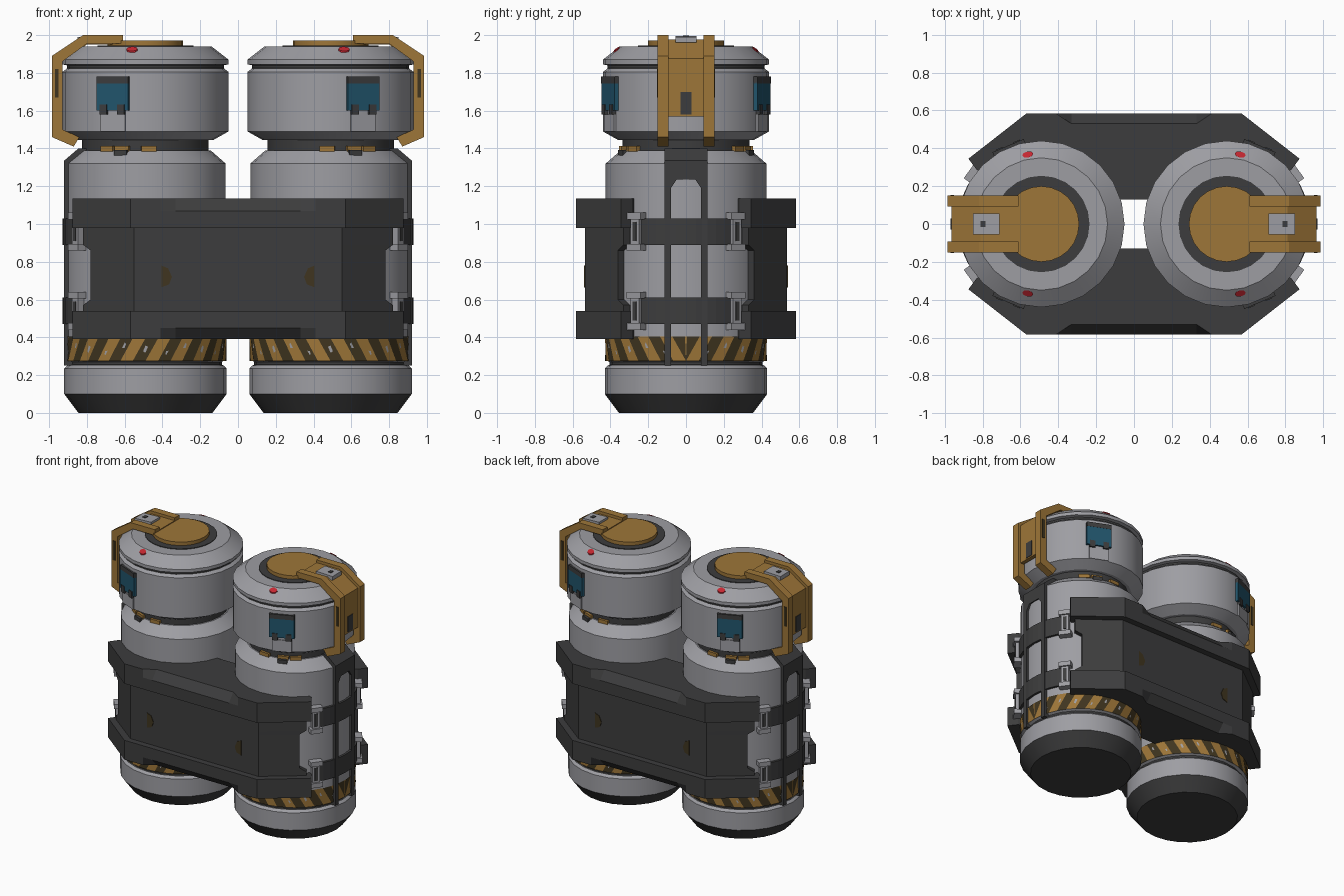
import bpy, bmesh
from math import sin, cos, pi, radians, sqrt

if "Cube" in bpy.data.objects:
    bpy.data.objects.remove(bpy.data.objects["Cube"])

CX = 0.49   # canister axis distance from the centre
SIDES = 24


def material(name, rgb):
    m = bpy.data.materials.new(name)
    m.diffuse_color = (*rgb, 1)
    m.use_nodes = True
    m.node_tree.nodes["Principled BSDF"].inputs["Base Color"].default_value = m.diffuse_color
    return m


GREY = material("body grey", (0.34, 0.34, 0.365))
DARK = material("dark rubber", (0.046, 0.046, 0.047))
GOLD = material("ochre metal", (0.34, 0.18, 0.04))
BROWN = material("stripe brown", (0.05, 0.035, 0.014))
BLUE = material("display blue", (0.015, 0.09, 0.15))
RED = material("red light", (0.55, 0.02, 0.03))


def build(name, verts, faces, mats, idx=None, smooth=False):
    bm = bmesh.new()
    vs = [bm.verts.new(v) for v in verts]
    for i, f in enumerate(faces):
        face = bm.faces.new([vs[k] for k in f])
        face.material_index = idx[i] if idx else 0
    bmesh.ops.recalc_face_normals(bm, faces=bm.faces)
    me = bpy.data.meshes.new(name)
    bm.to_mesh(me)
    bm.free()
    for m in mats:
        me.materials.append(m)
    ob = bpy.data.objects.new(name, me)
    bpy.context.collection.objects.link(ob)
    if smooth:
        bpy.ops.object.select_all(action='DESELECT')
        ob.select_set(True)
        bpy.context.view_layer.objects.active = ob
        bpy.ops.object.shade_smooth_by_angle(angle=radians(25))
    return ob


def loft(name, rings, mats, seg=None, smooth=False):
    """Skin closed rings of equal length and cap both ends."""
    n = len(rings[0])
    verts = [p for r in rings for p in r]
    faces, idx = [], []
    for k in range(len(rings) - 1):
        for i in range(n):
            j = (i + 1) % n
            faces.append((k*n + i, k*n + j, (k+1)*n + j, (k+1)*n + i))
            idx.append(seg[k] if seg else 0)
    faces += [tuple(range(n)), tuple(range((len(rings)-1)*n, len(rings)*n))]
    idx += [seg[0], seg[-1]] if seg else [0, 0]
    return build(name, verts, faces, mats, idx, smooth)


def polar(s, a, r, tang, z):
    """Point around a canister axis; a = 0 points outward along x."""
    return (s*(CX + r*cos(a) - tang*sin(a)), r*sin(a) + tang*cos(a), z)


def block(name, s, deg, r0, r1, half, z0, z1, mat, off=0):
    a = radians(deg)
    c = [(r0, off-half), (r1, off-half), (r1, off+half), (r0, off+half)]
    loft(name, [[polar(s, a, r, t, z) for r, t in c] for z in (z0, z1)], [mat])


def lathe(name, s, prof, mats):
    rings = [[polar(s, 2*pi*i/SIDES, r, 0, z) for i in range(SIDES)] for r, z, _ in prof]
    loft(name, rings, mats, [m for _, _, m in prof[:-1]], True)


def side_prism(name, s, pts, y0, y1, mat):
    loft(name, [[(s*x, y, z) for x, z in pts] for y in (y0, y1)], [mat])


RAIL = [(.61, 2), (.82, 2), (.985, 1.89), (.985, 1.46), (.87, 1.41), (.84, 1.46),
        (.93, 1.50), (.93, 1.86), (.80, 1.955), (.61, 1.955)]
PANEL = [(.61, 1.978), (.81, 1.978), (.965, 1.875), (.965, 1.57),
         (.935, 1.57), (.935, 1.86), (.80, 1.95), (.61, 1.95)]
FRAME = [(-.115, .25), (-.115, 1.33), (.115, 1.33), (.115, .25), (.08, .25),
         (.08, 1.19), (.05, 1.235), (-.05, 1.235), (-.08, 1.19), (-.08, .25)]

for s in (-1, 1):
    # canister body, neck and head
    lathe("canister_body", s, [
        (.355, 0, 1), (.43, .10, 0), (.43, .235, 0), (.415, .25, 1), (.405, .255, 1),
        (.405, .27, 0), (.425, .28, 0), (.425, 1.32, 0), (.345, 1.39, 0), (.30, 1.39, 0)],
        [GREY, DARK])
    lathe("neck", s, [(.335, 1.37, 0), (.335, 1.46, 0)], [DARK])
    lathe("head", s, [
        (.36, 1.445, 0), (.44, 1.49, 0), (.44, 1.805, 0), (.42, 1.82, 1), (.415, 1.825, 1),
        (.415, 1.84, 0), (.44, 1.845, 0), (.44, 1.87, 0), (.35, 1.94, 0), (.30, 1.94, 0)],
        [GREY, DARK])
    lathe("cap_ring", s, [(.255, 1.93, 0), (.255, 1.945, 0)], [DARK])
    lathe("cap_disc", s, [(.2, 1.94, 0), (.2, 1.972, 0)], [GOLD])

    # slanted hazard stripes, mirrored about the outer side
    verts, faces, idx = [], [], []
    d, shear = pi/20, 0.17
    for h in (-1, 1):
        for i in range(-2, 20):
            quad = []
            for ang, z in ((i*d, .275), (i*d+d, .275), (i*d+d+shear, .405), (i*d+shear, .405)):
                p = polar(s, h*min(max(ang, 0), pi), .429, 0, z)
                if p not in quad:
                    quad.append(p)
            if len(quad) > 2:
                faces.append(tuple(range(len(verts), len(verts) + len(quad))))
                idx.append(i % 2)
                verts += quad
    build("hazard_band", verts, faces, [GOLD, BROWN], idx)

    # safety lever: two rails, inner panel, latch
    for t in (-1, 1):
        y = sorted((t*.093, t*.15))
        side_prism("lever_rail", s, RAIL, *y, GOLD)
        side_prism("lever_wear_mark", s, [(.95, 1.67), (.97, 1.67), (.97, 1.82), (.95, 1.82)],
                   t*.146, t*.154, BROWN)
    side_prism("lever_panel", s, PANEL, -.1, .1, GOLD)
    side_prism("lever_slot", s, [(.96, 1.58), (.969, 1.58), (.969, 1.70), (.96, 1.70)], -.03, .03, DARK)
    side_prism("lever_latch", s, [(.71, 1.96), (.85, 1.96), (.85, 1.99), (.71, 1.995)], -.055, .055, GREY)
    side_prism("latch_pin", s, [(.785, 1.985), (.81, 1.985), (.81, 1.997), (.785, 1.997)], -.015, .015, DARK)

    # vertical guard frame on the outer side
    loft("guard_frame", [[(s*x, y, z) for y, z in FRAME] for x in (.85, .921)], [DARK])
    side_prism("guard_shoulder", s, [(.921, 1.32), (.921, 1.335), (.845, 1.40), (.74, 1.40), (.78, 1.32)],
               -.115, .115, DARK)

    # straps
    for z0, z1 in ((.47, .61), (.89, 1.03)):
        arc = [radians(-35 + 7*i) for i in range(11)]
        path = [(.440, a) for a in arc] + [(.422, a) for a in reversed(arc)]
        loft("strap", [[polar(s, a, r, 0, z) for r, a in path] for z in (z0, z1)], [DARK])

    for t in (-1, 1):
        # buckles
        for z in (.44, .86):
            block("buckle", s, t*36, .42, .462, .027, z, z+.20, GREY)
            for e in (z, z+.165):
                block("buckle_lip", s, t*36, .42, .474, .045, e, e+.035, GREY)
            block("buckle_gap", s, t*36, .42, .466, .012, z+.05, z+.15, DARK)
        # displays
        block("display", s, t*67, .40, .449, .09, 1.60, 1.75, BLUE)
        block("display_hood", s, t*67, .40, .45, .09, 1.745, 1.78, DARK)
        for o in (-.05, .05):
            block("display_foot", s, t*67, .40, .455, .02, 1.58, 1.632, DARK, o)
        block("display_rib", s, t*67, .38, .443, .07, 1.49, 1.58, GREY)
        # catches around the neck
        block("neck_catch", s, t*69, .32, .372, .035, 1.345, 1.392, DARK)
        for g in (54, 69, 93):
            block("neck_clip", s, t*g, .31, .352, .04, 1.385, 1.412, GOLD)
        # red light lying on the head's cone
        a = radians(t*79)
        dot = [(.374 + .016*cos(i*pi/4), .03*sin(i*pi/4)) for i in range(8)]
        loft("red_light", [[polar(s, a, r, w, 1.87 + (.44-r)*.07/.09 + o) for r, w in dot]
                           for o in (-.006, .006)], [RED])


# harness holding both canisters, front and back
def outline(t, z, end, corner, depth, notch=None):
    half = [(.33, depth if notch is None else notch), (.41, depth), (corner, depth), end,
            (end[0]-.045, end[1]-.06), (.5, .13)]
    return [(x, t*y, z) for x, y in half] + [(-x, t*y, z) for x, y in reversed(half)]


for t in (-1, 1):
    tip = (.875, .345)
    for name, zs in (("harness_upper_flange", (.98, 1.07, 1.135)),
                     ("harness_lower_flange", (.54, .45, .39))):
        loft(name, [outline(t, zs[0], tip, .57, .583), outline(t, zs[1], tip, .57, .583),
                    outline(t, zs[2], tip, .57, .583, .53)], [DARK])
    wide, narrow = (.82, .33), (.78, .36)
    loft("harness_plate", [outline(t, z, e, .55, .536) for z, e in
                           ((.53, wide), (.57, wide), (.60, narrow), (.86, narrow),
                            (.89, wide), (.99, wide))], [DARK])
    # worn marks on the plate
    for s in (-1, 1):
        mark = [(.405, .665), (.365, .68), (.35, .72), (.37, .765), (.405, .78)]
        side_prism("plate_mark", s, mark, t*.532, t*.540, BROWN)
